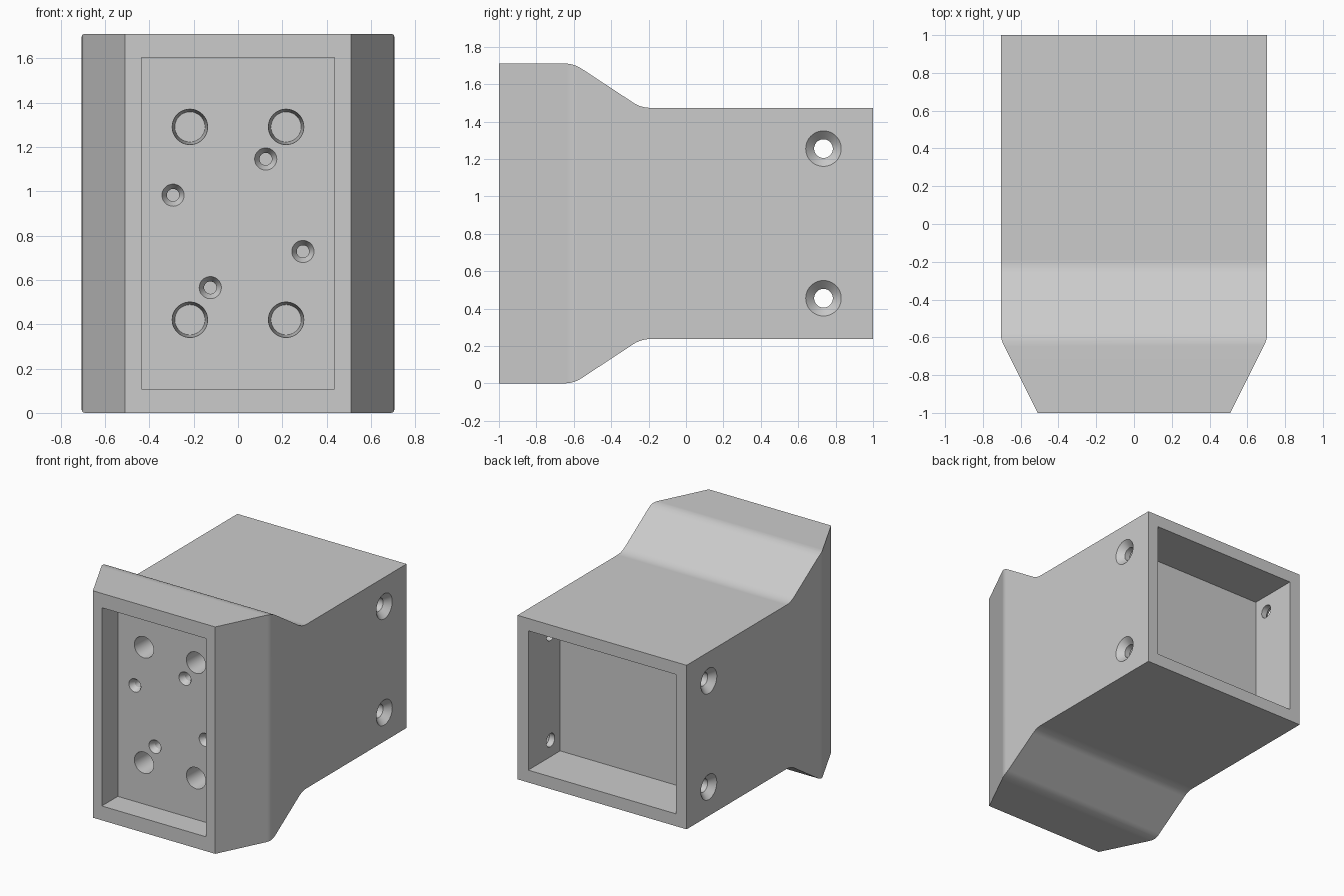
import bpy, bmesh, math
from mathutils import Vector, Matrix

cube = bpy.data.objects.get("Cube")
if cube:
    bpy.data.objects.remove(cube, do_unlink=True)

HALF_W, HEIGHT, MID = 0.705, 1.71, 0.855

grey = bpy.data.materials.new("plain grey")
grey.use_nodes = True
grey.diffuse_color = (0.6, 0.6, 0.6, 1)
grey.node_tree.nodes["Principled BSDF"].inputs["Base Color"].default_value = (0.6, 0.6, 0.6, 1)


def make_object(name, bm):
    bmesh.ops.recalc_face_normals(bm, faces=bm.faces)
    mesh = bpy.data.meshes.new(name)
    bm.to_mesh(mesh)
    bm.free()
    mesh.materials.append(grey)
    obj = bpy.data.objects.new(name, mesh)
    bpy.context.collection.objects.link(obj)
    return obj


def rounded(points, steps=6):
    """Outline from (u, v, tangent length); a length of 0 keeps the corner sharp."""
    out = []
    for i, (u, v, t) in enumerate(points):
        p = Vector((u, v))
        if not t:
            out.append(p)
            continue
        a = p + (Vector(points[i - 1][:2]) - p).normalized() * t
        b = p + (Vector(points[(i + 1) % len(points)][:2]) - p).normalized() * t
        for k in range(steps + 1):
            s = k / steps
            out.append(a * (1 - s) ** 2 + p * 2 * s * (1 - s) + b * s * s)
    return out


def extrude_outline(name, outline, place, vector):
    bm = bmesh.new()
    face = bm.faces.new([bm.verts.new(place(p)) for p in outline])
    geom = bmesh.ops.extrude_face_region(bm, geom=[face])["geom"]
    moved = [g for g in geom if isinstance(g, bmesh.types.BMVert)]
    bmesh.ops.translate(bm, verts=moved, vec=vector)
    return make_object(name, bm)


def box(name, lo, hi):
    bm = bmesh.new()
    bmesh.ops.create_cube(bm, size=1)
    lo, hi = Vector(lo), Vector(hi)
    for v in bm.verts:
        v.co = (lo + hi) / 2 + v.co * (hi - lo)
    return make_object(name, bm)


def turned(name, origin, axis, profile, sides=48):
    """Solid of revolution from (depth, radius) pairs along an axis."""
    bm = bmesh.new()
    turn = Vector((0, 0, 1)).rotation_difference(Vector(axis)).to_matrix().to_4x4()
    place = Matrix.Translation(origin) @ turn
    rings = []
    for d, r in profile:
        angles = [2 * math.pi * k / sides for k in range(sides)]
        rings.append([bm.verts.new(place @ Vector((r * math.cos(a), r * math.sin(a), d)))
                      for a in angles])
    for low, high in zip(rings, rings[1:]):
        for k in range(sides):
            n = (k + 1) % sides
            bm.faces.new((low[k], low[n], high[n], high[k]))
    bm.faces.new(rings[0])
    bm.faces.new(rings[-1])
    return make_object(name, bm)


def boolean(target, cutter, operation="DIFFERENCE"):
    cutter.hide_render = True
    mod = target.modifiers.new(operation, "BOOLEAN")
    mod.operation, mod.solver, mod.object = operation, "EXACT", cutter
    bpy.context.view_layer.objects.active = target
    bpy.ops.object.modifier_apply(modifier=mod.name)
    bpy.data.objects.remove(cutter, do_unlink=True)


# Housing: flared side profile crossed with the tapered plan
upper = [(-1, HEIGHT, 0), (-0.6, HEIGHT, 0.05), (-0.24, 1.473, 0.05), (1, 1.473, 0)]
lower = [(y, HEIGHT - z, t) for y, z, t in reversed(upper)]
housing = extrude_outline("housing", rounded(upper + lower),
                          lambda p: (-1, p.x, p.y), (2, 0, 0))
right = [(0.51, -1, 0), (HALF_W, -0.61, 0.03), (HALF_W, 1, 0)]
left = [(-x, y, t) for x, y, t in reversed(right)]
plan = extrude_outline("plan", rounded(right + left),
                       lambda p: (p.x, p.y, -1), (0, 0, 4))
boolean(housing, plan, "INTERSECT")

# Front recess and rear socket
FLOOR = -0.81
boolean(housing, box("front_recess", (-0.435, -1.2, 0.108), (0.435, FLOOR, 1.602)))
boolean(housing, box("rear_socket", (-0.615, 0.62, 0.33), (0.615, 1.2, 1.38)))

# Large blind holes in the recess floor
for sx in (-1, 1):
    for sz in (-1, 1):
        boolean(housing, turned("large_hole", (sx * 0.217, FLOOR, MID + sz * 0.435), (0, 1, 0),
                                [(-0.05, 0.08), (0, 0.08), (0.2, 0.068)]))

# Small countersunk holes, in half-turn pairs
for x, z in ((0.125, 0.29), (-0.293, 0.127)):
    for s in (-1, 1):
        boolean(housing, turned("small_hole", (s * x, FLOOR, MID + s * z), (0, 1, 0),
                                [(-0.05, 0.05), (0, 0.05), (0.04, 0.028), (0.2, 0.028)]))

# Countersunk screw holes through the socket walls
for sx in (-1, 1):
    for sz in (-1, 1):
        boolean(housing, turned("screw_hole", (sx * HALF_W, 0.735, MID + sz * 0.4), (-sx, 0, 0),
                                [(-0.05, 0.095), (0, 0.095), (0.045, 0.05), (0.2, 0.05)]))

# Smooth fillets and bores, flat planes
bpy.ops.object.select_all(action="DESELECT")
housing.select_set(True)
bpy.context.view_layer.objects.active = housing
bpy.ops.object.shade_smooth_by_angle(angle=math.radians(20))
weighted = housing.modifiers.new("weighted_normals", "WEIGHTED_NORMAL")
weighted.keep_sharp = True
